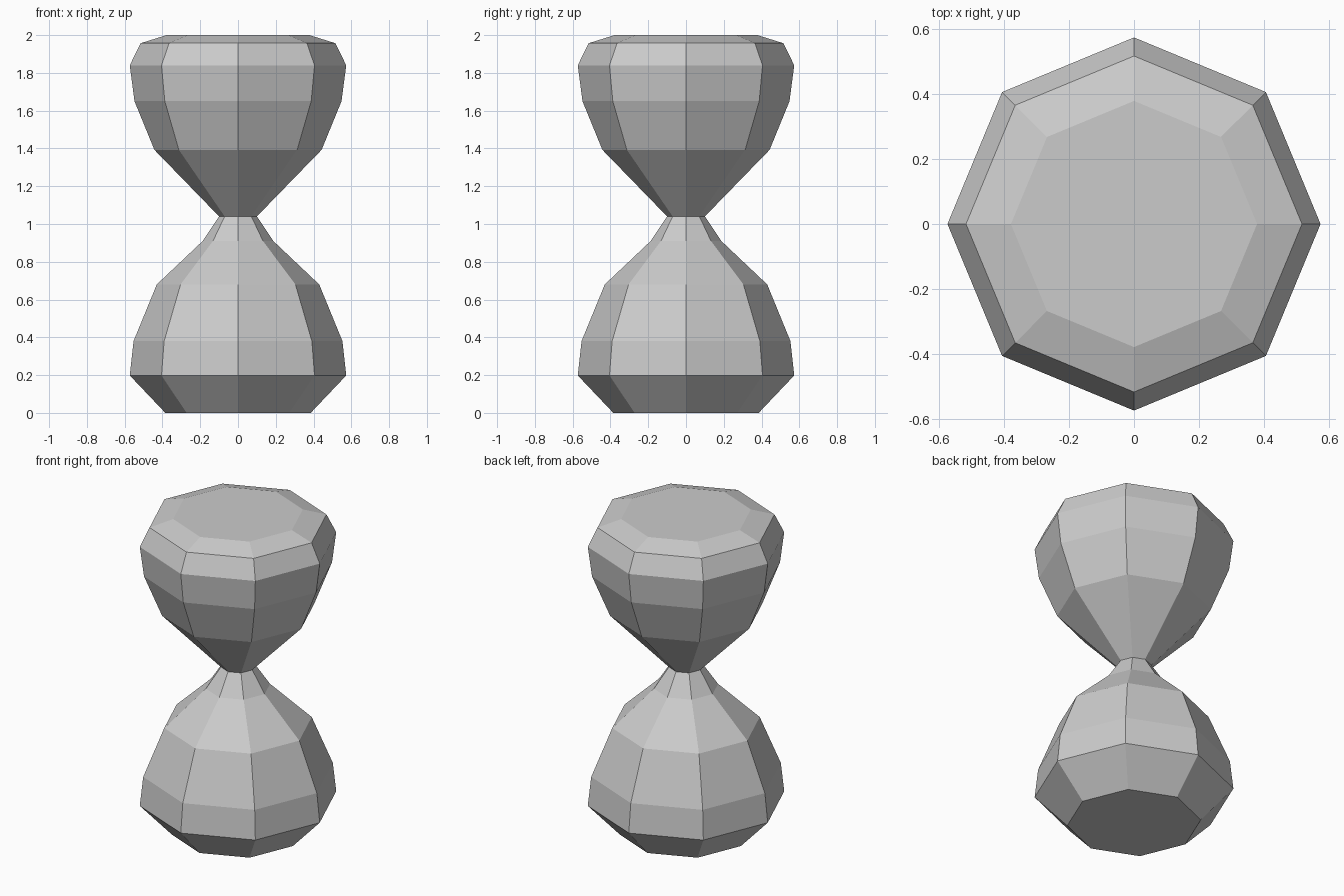
import bpy, bmesh
from math import cos, sin, pi

if "Cube" in bpy.data.objects:
    bpy.data.objects.remove(bpy.data.objects["Cube"])

SIDES = 8

# Profile as (radius, height), from the base up through the waist to the top
PROFILE = [(0.385, 0.0), (0.573, 0.198), (0.553, 0.38), (0.43, 0.68),
           (0.187, 0.91), (0.10, 1.04), (0.443, 1.393), (0.548, 1.65),
           (0.573, 1.84), (0.516, 1.957), (0.378, 2.0)]


def lathe(name, profile, sides):
    bm = bmesh.new()
    rings = [[bm.verts.new((r * cos(2 * pi * i / sides), r * sin(2 * pi * i / sides), z))
              for i in range(sides)] for r, z in profile]
    for low, high in zip(rings, rings[1:]):
        for i in range(sides):
            j = (i + 1) % sides
            bm.faces.new((low[i], low[j], high[j], high[i]))
    # Flat bottom and top caps
    bm.faces.new(rings[0][::-1])
    bm.faces.new(rings[-1])
    bmesh.ops.recalc_face_normals(bm, faces=bm.faces[:])
    mesh = bpy.data.meshes.new(name)
    bm.to_mesh(mesh)
    bm.free()
    obj = bpy.data.objects.new(name, mesh)
    bpy.context.collection.objects.link(obj)
    return obj


# Hourglass body: two faceted bulbs joined at a narrow waist
lathe("hourglass_body", PROFILE, SIDES)
